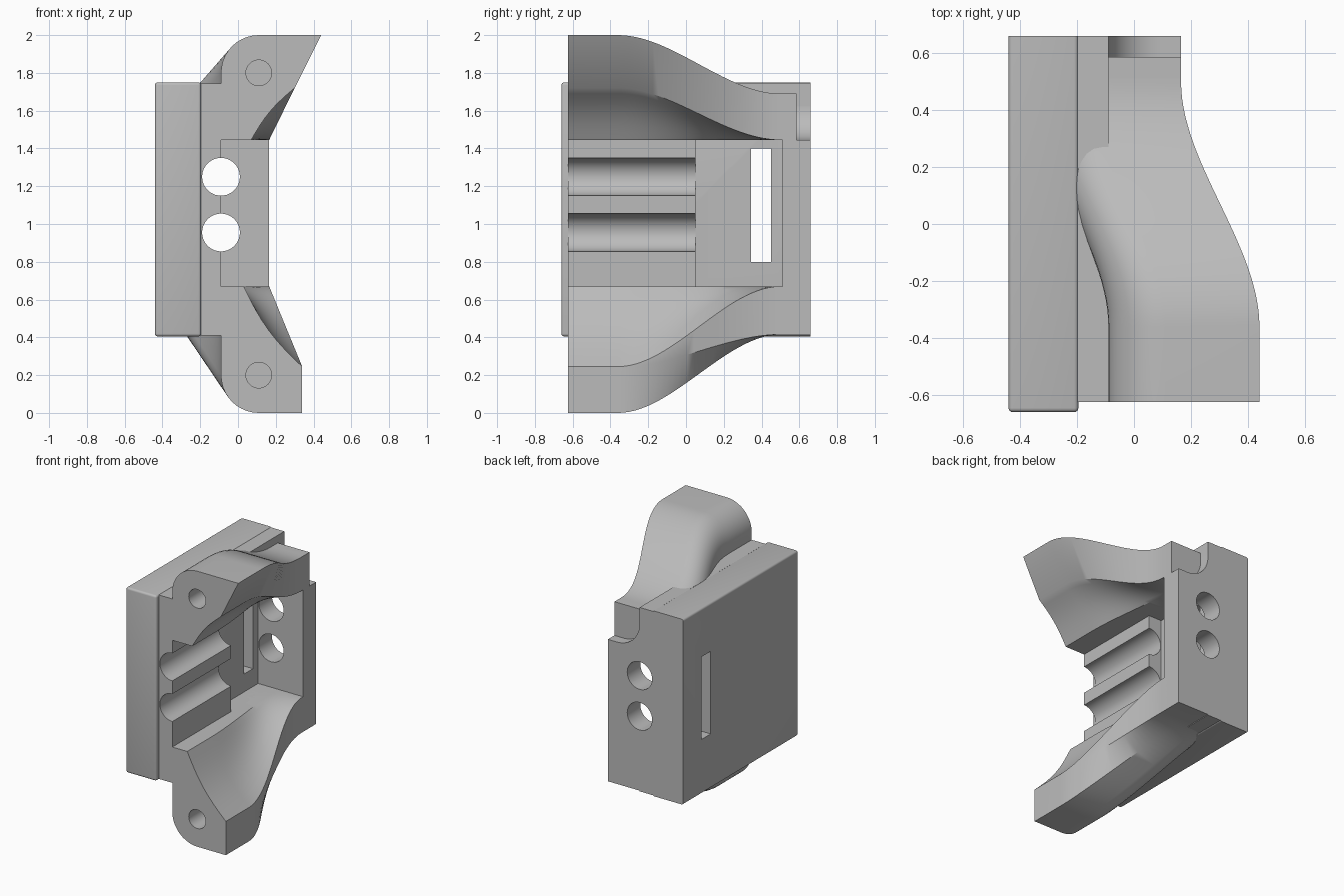
import bpy, bmesh
from math import sin, cos, pi
from mathutils import Matrix, Vector

if "Cube" in bpy.data.objects:
    bpy.data.objects.remove(bpy.data.objects["Cube"], do_unlink=True)

grey = bpy.data.materials.new("plain grey")
grey.use_nodes = True
colour = (0.5, 0.5, 0.5, 1)
grey.diffuse_color = colour
grey.node_tree.nodes["Principled BSDF"].inputs["Base Color"].default_value = colour

FRONT, BACK = -0.625, 0.66


def finish(name, bm):
    bmesh.ops.recalc_face_normals(bm, faces=bm.faces)
    mesh = bpy.data.meshes.new(name)
    bm.to_mesh(mesh)
    bm.free()
    mesh.materials.append(grey)
    ob = bpy.data.objects.new(name, mesh)
    bpy.context.collection.objects.link(ob)
    return ob


def box_mesh(x, y, z):
    bm = bmesh.new()
    size = Matrix.Diagonal((x[1] - x[0], y[1] - y[0], z[1] - z[0], 1))
    middle = Vector([sum(r) / 2 for r in (x, y, z)])
    bmesh.ops.create_cube(bm, size=1, matrix=Matrix.Translation(middle) @ size)
    return bm


def box(name, x, y, z):
    return finish(name, box_mesh(x, y, z))


def rod(name, x, z, r, y0, y1):
    bm = bmesh.new()
    place = Matrix.Translation((x, (y0 + y1) / 2, z)) @ Matrix.Rotation(pi / 2, 4, 'X')
    bmesh.ops.create_cone(bm, cap_ends=True, segments=40, radius1=r, radius2=r,
                          depth=y1 - y0, matrix=place)
    return finish(name, bm)


def activate(ob):
    bpy.ops.object.select_all(action='DESELECT')
    ob.select_set(True)
    bpy.context.view_layer.objects.active = ob


def cut(ob, *cutters):
    activate(ob)
    for c in cutters:
        mod = ob.modifiers.new("cut", 'BOOLEAN')
        mod.operation, mod.solver, mod.object = 'DIFFERENCE', 'EXACT', c
        bpy.ops.object.modifier_apply(modifier=mod.name)


def quarter(cx, cz, r, a0, n=10):
    return [(cx + r * cos(a0 + pi / 2 * i / n), cz + r * sin(a0 + pi / 2 * i / n))
            for i in range(n + 1)]


def bowed(a, b, bulge, n=8):
    """Points from a to b, bowed sideways by bulge."""
    a, b = Vector(a), Vector(b)
    side = Vector((b.y - a.y, a.x - b.x)).normalized()
    return [tuple(a.lerp(b, i / n) + side * bulge * sin(pi * i / n)) for i in range(n + 1)]


def arm(name, front, back):
    """Blend the front section into the back one along an S-shaped path."""
    bm = bmesh.new()
    steps = 28
    stations = [FRONT] + [-0.36 + 0.86 * i / steps for i in range(steps + 1)] + [BACK]
    rings = []
    for y in stations:
        t = min(max((y + 0.36) / 0.86, 0), 1)
        s = t * t * (3 - 2 * t)
        rings.append([bm.verts.new((f[0] + (b[0] - f[0]) * s, y, f[1] + (b[1] - f[1]) * s))
                      for f, b in zip(front, back)])
    n = len(front)
    for r0, r1 in zip(rings, rings[1:]):
        for i in range(n):
            j = (i + 1) % n
            bm.faces.new((r0[i], r0[j], r1[j], r1[i]))
    bm.faces.new(rings[0])
    bm.faces.new(rings[-1])
    return finish(name, bm)


def shifted(points, dx, dz):
    return [(x + dx, z + dz) for x, z in points]


# Back plate with softened edges, sharp at the rear end
bm = box_mesh((-0.44, -0.195), (-0.66, BACK), (0.405, 1.75))
soft = [e for e in bm.edges if any(v.co.y < 0 for v in e.verts)
        or abs(e.verts[0].co.x - e.verts[1].co.x) < 0.01
        and not abs(e.verts[0].co.z - e.verts[1].co.z) > 0.1]
soft = [e for e in soft if not all(v.co.y > 0 for v in e.verts)]
bmesh.ops.bevel(bm, geom=soft, offset=0.015, segments=4, profile=0.5, affect='EDGES')
plate = finish("back_plate", bm)

# Grooved slab and rear wall
slab = box("grooved_slab", (-0.22, -0.09), (FRONT, BACK), (0.41, 1.745))
wall = box("rear_wall", (-0.22, 0.165), (0.51, BACK), (0.415, 1.69))

# Upper arm sections: rounded outer corner, slanted face, hollow inner face
corner = quarter(0.11, 1.8, 0.2, pi / 2)[::-1]
inner = bowed((0.30, 1.72), (0.07, 1.445), 0.02)
flat = bowed((0.165, 1.445), (0.0, 1.445), 0)
upper = arm("upper_arm",
            corner + [(0.44, 2.0)] + inner + [(-0.09, 1.445)],
            shifted(corner, -0.27, -0.31) + [(0.165, 1.69)] + flat + [(-0.3, 1.445)])

# Lower arm sections: the side face twists under towards the rear
corner = quarter(0.11, 0.2, 0.2, pi)
inner = bowed((0.34, 0.245), (0.03, 0.67), -0.03)
flat = bowed((0.165, 0.67), (-0.03, 0.67), 0)
lower = arm("lower_arm",
            corner + [(0.34, 0.0), (0.34, 0.24)] + inner + [(-0.09, 0.67)],
            shifted(corner, -0.28, 0.415) + [(-0.02, 0.415), (0.165, 0.415)]
            + flat + [(-0.3, 0.67)])

# Cutters
bores = [rod("bore_cutter", -0.09, z, 0.1, -0.8, 0.8) for z in (0.955, 1.25)]
pins = [rod("pin_cutter", 0.11, z, 0.068, -0.8, -0.42) for z in (0.2, 1.8)]
pocket = box("pocket_cutter", (-0.3, 0.3), (0.05, 0.51), (0.67, 1.445))
slot = box("slot_cutter", (-0.6, 0.0), (0.345, 0.45), (0.8, 1.4))
bm = box_mesh((-0.09, 0.4), (0.585, 0.8), (1.445, 2.2))
edge = [e for e in bm.edges if all(v.co.x < 0 and v.co.z < 1.5 for v in e.verts)]
bmesh.ops.bevel(bm, geom=edge, offset=0.18, segments=10, profile=0.5, affect='EDGES')
notch = finish("notch_cutter", bm)

cut(plate, slot)
cut(slab, pocket, *bores)
cut(wall, notch, *bores)
cut(upper, notch, pins[1])
cut(lower, pins[0])
for c in bores + pins + [pocket, slot, notch]:
    bpy.data.objects.remove(c, do_unlink=True)

for ob in (plate, slab, wall, upper, lower):
    activate(ob)
    bpy.ops.object.shade_smooth_by_angle(angle=pi / 6)
